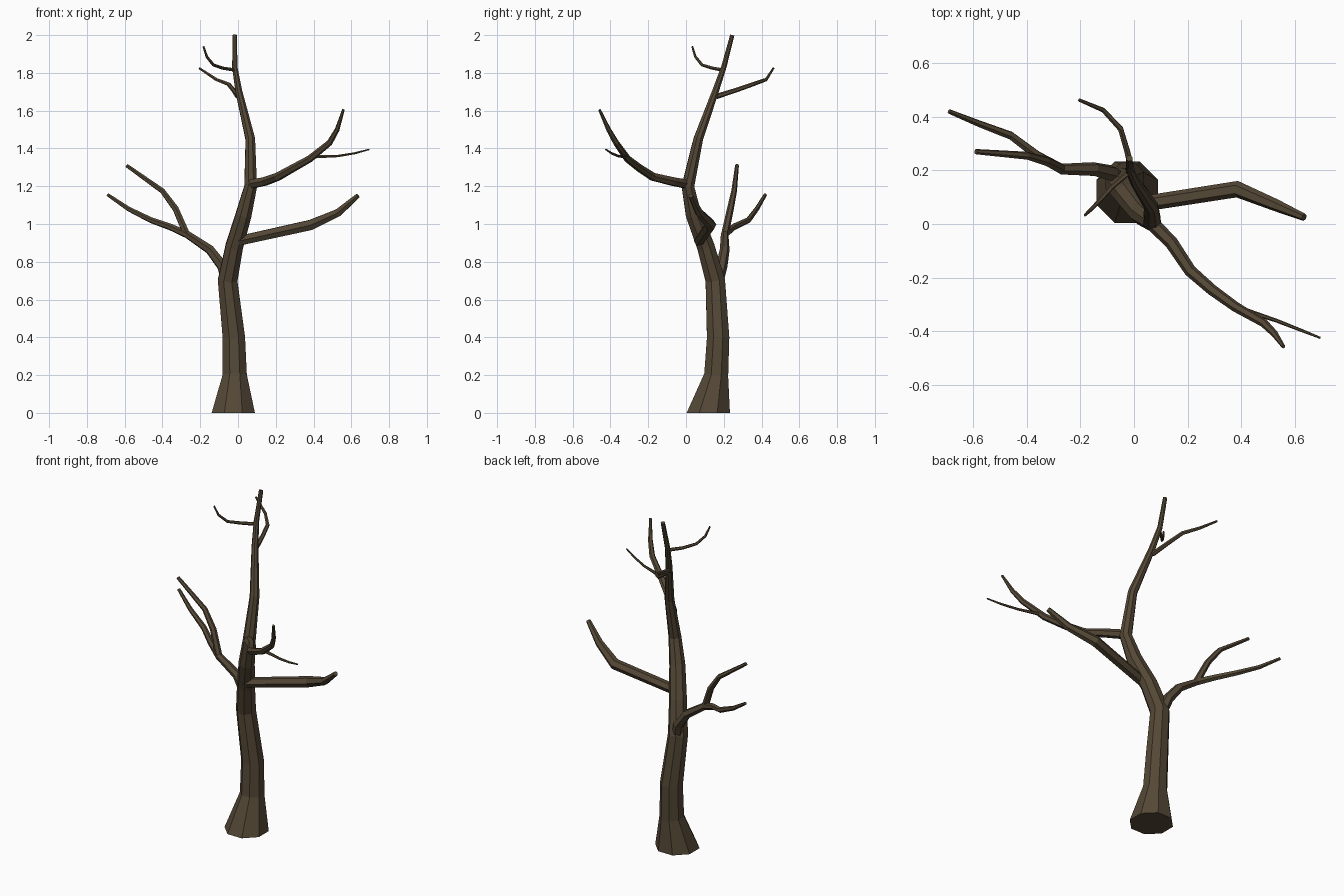
import bpy, bmesh, math
from mathutils import Vector

bark = bpy.data.materials.new("bark")
bark.diffuse_color = (0.09, 0.065, 0.037, 1)


def limb(name, path, sides, start=None):
    """Tapered flat-faced tube through (x, y, z, radius) points."""
    pts = [Vector(p[:3]) for p in path]
    bm = bmesh.new()
    rings, u, prev = [], None, None
    for i, p in enumerate(pts):
        a, b = pts[max(i - 1, 0)], pts[min(i + 1, len(pts) - 1)]
        t = (b - a).normalized()
        if i == 0 and start:
            t = Vector(start)
        if 0 < i < len(pts) - 1:
            t = ((p - a).normalized() + (b - p).normalized()).normalized()
        if u is None:
            u = Vector((1, 0, 0)) if abs(t.x) < 0.7 else Vector((0, 0, 1))
        else:
            u = prev.rotation_difference(t) @ u
        u = (u - t * u.dot(t)).normalized()
        v, prev = t.cross(u), t
        ring = []
        for k in range(sides):
            ang = 2 * math.pi * (k + 0.5) / sides
            ring.append(bm.verts.new(p + (u * math.cos(ang) + v * math.sin(ang)) * path[i][3]))
        rings.append(ring)
    for lo, hi in zip(rings, rings[1:]):
        for k in range(sides):
            n = (k + 1) % sides
            bm.faces.new((lo[k], lo[n], hi[n], hi[k]))
    bm.faces.new(rings[0][::-1])
    bm.faces.new(rings[-1])
    me = bpy.data.meshes.new(name)
    bm.to_mesh(me)
    bm.free()
    me.materials.append(bark)
    bpy.context.collection.objects.link(bpy.data.objects.new(name, me))


# Trunk with flared foot
limb("trunk", [
    (-0.025, 0.118, 0, 0.124), (-0.017, 0.16, 0.2, 0.069), (-0.022, 0.17, 0.4, 0.064),
    (-0.055, 0.155, 0.7, 0.056), (-0.02, 0.105, 0.88, 0.050), (0.03, 0.04, 1.05, 0.045),
    (0.067, 0.01, 1.2, 0.036), (0.065, 0.065, 1.45, 0.027), (0.005, 0.155, 1.7, 0.019),
    (-0.017, 0.2, 1.83, 0.015), (-0.017, 0.245, 2.0, 0.012)], 8, (0, 0, 1))

# Forked left branch
limb("left_branch", [
    (-0.06, 0.17, 0.70, 0.03), (-0.085, 0.19, 0.78, 0.03), (-0.15, 0.205, 0.865, 0.026),
    (-0.27, 0.205, 0.945, 0.021), (-0.36, 0.255, 0.985, 0.018), (-0.46, 0.33, 1.02, 0.016),
    (-0.58, 0.375, 1.08, 0.013), (-0.69, 0.42, 1.155, 0.009)], 6)
limb("left_branch_fork", [
    (-0.27, 0.205, 0.94, 0.02), (-0.33, 0.235, 1.08, 0.018),
    (-0.40, 0.255, 1.175, 0.015), (-0.59, 0.27, 1.31, 0.010)], 6)

# Thick right branch
limb("right_branch", [
    (0.0, 0.07, 0.91, 0.029), (0.385, 0.13, 0.995, 0.031),
    (0.53, 0.07, 1.06, 0.023), (0.635, 0.025, 1.15, 0.014)], 6)

# Front branch with thin twig
limb("front_branch", [
    (0.06, 0.01, 1.21, 0.027), (0.14, -0.07, 1.225, 0.025), (0.21, -0.175, 1.25, 0.023),
    (0.29, -0.245, 1.295, 0.021), (0.38, -0.31, 1.345, 0.019), (0.485, -0.37, 1.43, 0.016),
    (0.525, -0.41, 1.5, 0.013), (0.558, -0.458, 1.605, 0.007)], 6)
limb("front_twig", [
    (0.38, -0.31, 1.355, 0.010), (0.53, -0.36, 1.36, 0.007),
    (0.62, -0.395, 1.375, 0.006), (0.695, -0.425, 1.395, 0.004)], 6)

# Upper twigs
limb("back_twig", [
    (0.0, 0.16, 1.675, 0.014), (-0.025, 0.27, 1.71, 0.012), (-0.05, 0.355, 1.74, 0.011),
    (-0.115, 0.425, 1.765, 0.009), (-0.205, 0.463, 1.825, 0.006)], 6)
limb("top_twig", [
    (-0.015, 0.195, 1.815, 0.010), (-0.08, 0.14, 1.825, 0.009), (-0.13, 0.085, 1.842, 0.008),
    (-0.165, 0.05, 1.885, 0.007), (-0.183, 0.033, 1.94, 0.005)], 6)
